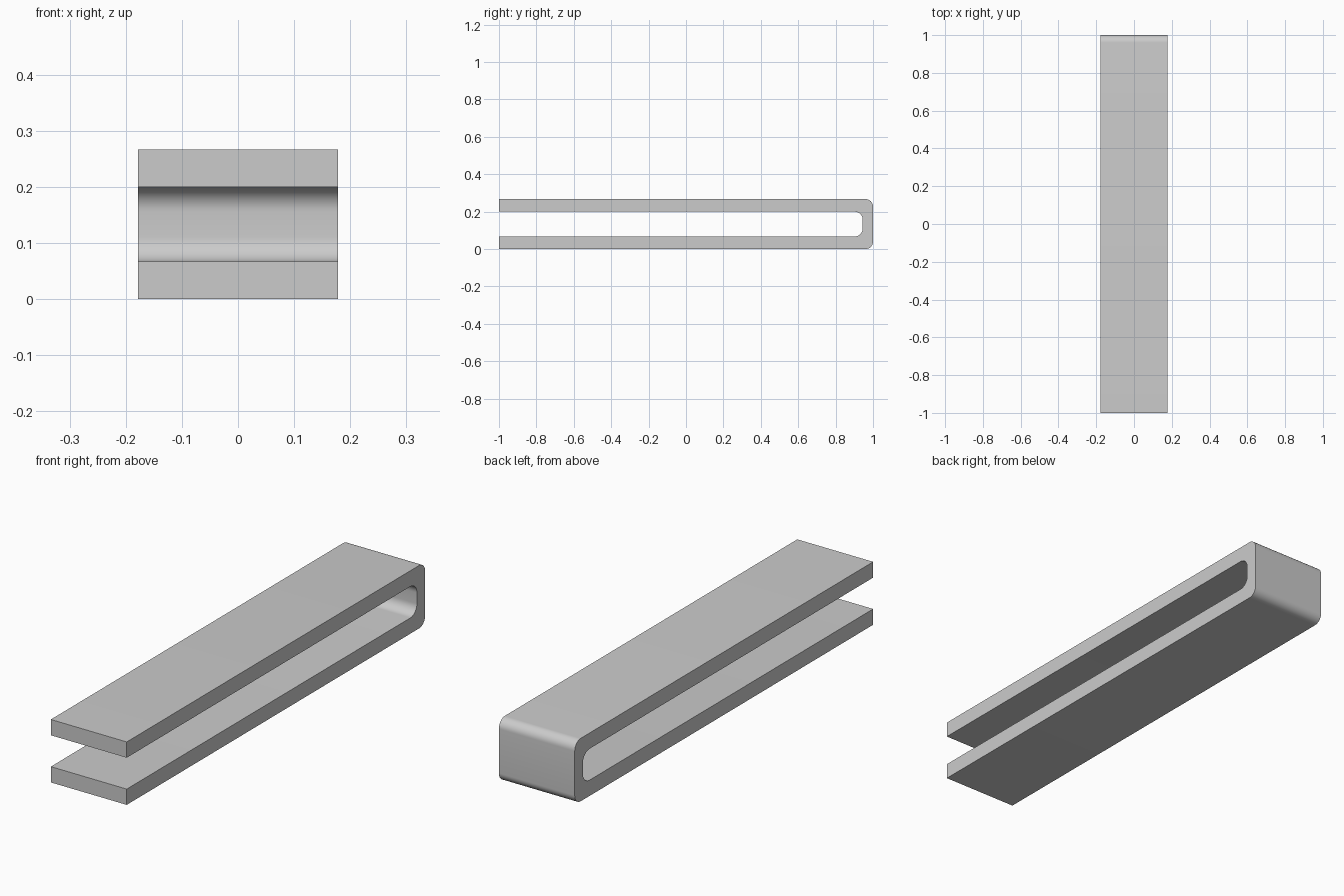
import bpy, bmesh, math

if "Cube" in bpy.data.objects:
    bpy.data.objects.remove(bpy.data.objects["Cube"])

HALF_W = 0.178          # half width along x
HEIGHT = 0.267          # overall height
ARM = 0.067             # thickness of the two arms
INNER_END = 0.945       # y where the slot stops
R_OUT, R_IN = 0.04, 0.044
STEPS = 10


def fillet(cy, cz, r, start, end):
    """Arc points in the y-z plane, angles in degrees."""
    return [(cy + r * math.cos(math.radians(start + (end - start) * i / STEPS)),
             cz + r * math.sin(math.radians(start + (end - start) * i / STEPS)))
            for i in range(STEPS + 1)]


# U-shaped side profile, counter-clockwise
profile = [(-1, 0)]
profile += fillet(1 - R_OUT, R_OUT, R_OUT, -90, 0)
profile += fillet(1 - R_OUT, HEIGHT - R_OUT, R_OUT, 0, 90)
profile += [(-1, HEIGHT), (-1, HEIGHT - ARM)]
profile += fillet(INNER_END - R_IN, HEIGHT - ARM - R_IN, R_IN, 90, 0)
profile += fillet(INNER_END - R_IN, ARM + R_IN, R_IN, 0, -90)
profile += [(-1, ARM)]

# Extrude the profile across the width
bm = bmesh.new()
face = bm.faces.new([bm.verts.new((-HALF_W, y, z)) for y, z in profile])
ext = bmesh.ops.extrude_face_region(bm, geom=[face], use_keep_orig=True)
moved = [v for v in ext["geom"] if isinstance(v, bmesh.types.BMVert)]
bmesh.ops.translate(bm, verts=moved, vec=(2 * HALF_W, 0, 0))
bmesh.ops.recalc_face_normals(bm, faces=bm.faces)

mesh = bpy.data.meshes.new("folded_clip")
bm.to_mesh(mesh)
bm.free()
clip = bpy.data.objects.new("folded_clip", mesh)
bpy.context.collection.objects.link(clip)

# Smooth bends, sharp edges
bpy.context.view_layer.objects.active = clip
clip.select_set(True)
bpy.ops.object.shade_smooth_by_angle(angle=math.radians(30))
